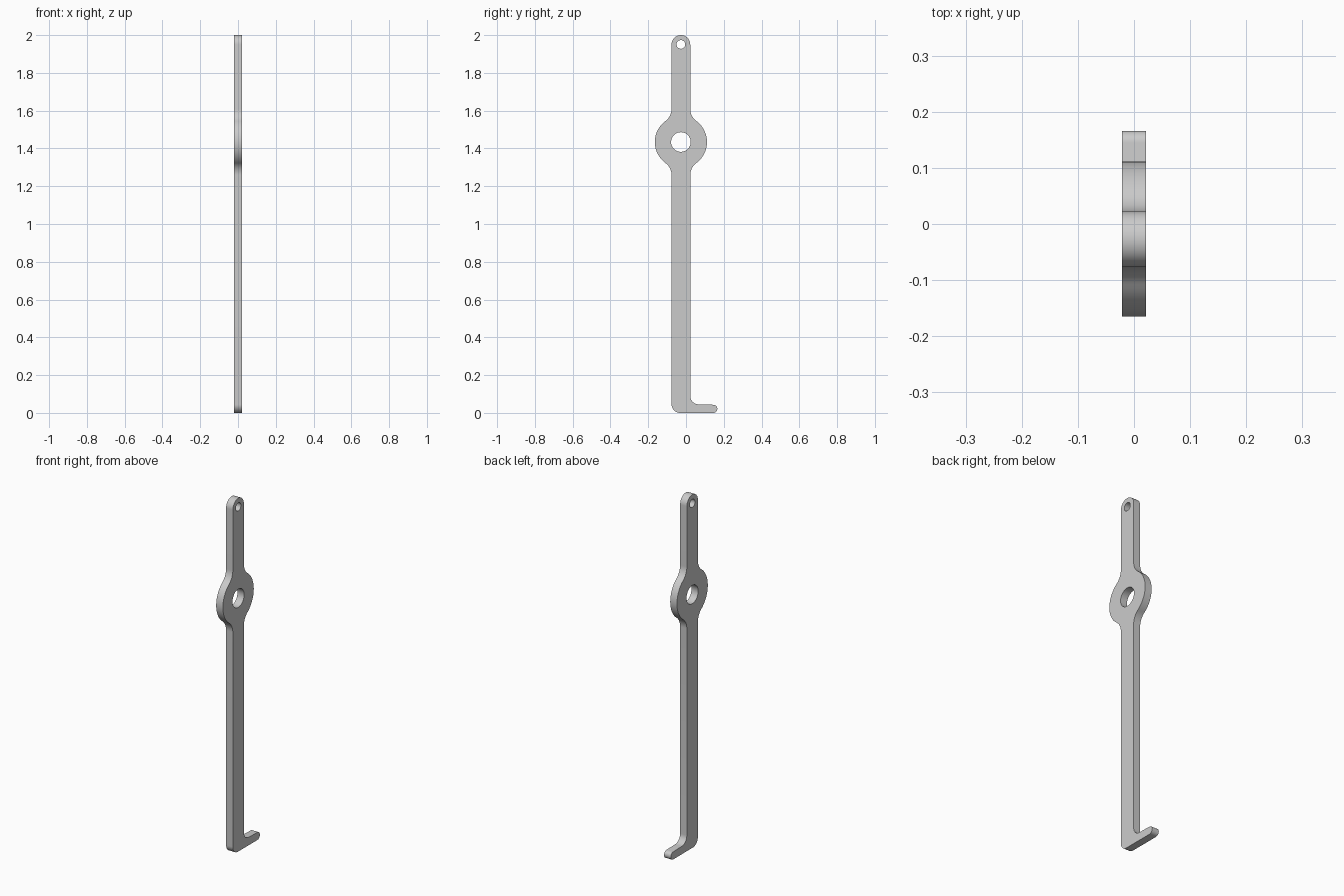
import bpy, math
from mathutils import Matrix

if "Cube" in bpy.data.objects:
    bpy.data.objects.remove(bpy.data.objects["Cube"])

CY = -0.027          # centre line of the bar
HW = 0.0495          # half width of the bar
THICK = 0.042
RING_Z, RING_R, BORE_R = 1.434, 0.138, 0.052
FIL = 0.08           # fillet between bar and ring
TOP_Z, EYE_R = 2.0 - HW, 0.023
FOOT_END, FOOT_H = 0.166, 0.045


def arc(cy, cz, r, a0, a1, n=12):
    """Points on an arc, angles in degrees."""
    return [(cy + r * math.cos(math.radians(a0 + (a1 - a0) * i / n)),
             cz + r * math.sin(math.radians(a0 + (a1 - a0) * i / n)))
            for i in range(n + 1)]


# Ring flank on the right side, with tangent fillets below and above
off = HW + FIL
h = math.sqrt((RING_R + FIL) ** 2 - off ** 2)
t = math.degrees(math.atan2(h, off))
flank = (arc(CY + off, RING_Z - h, FIL, 180, 180 - t)
         + arc(CY, RING_Z, RING_R, -t, t, 28)[1:-1]
         + arc(CY + off, RING_Z + h, FIL, 180 + t, 180))
left_flank = [(2 * CY - y, z) for y, z in reversed(flank)]

# Outline, counter-clockwise from the rounded heel
fr, er = 0.045, FOOT_H / 2 - 0.001
outline = (arc(CY - HW + 0.045, 0.045, 0.045, 180, 270)
           + arc(FOOT_END - er, er, er, -90, 0, 8)
           + arc(FOOT_END - er, FOOT_H - 0.002 - er, er, 0, 90, 8)[1:]
           + arc(CY + HW + fr, FOOT_H + fr, fr, 270, 180)
           + flank
           + arc(CY, TOP_Z, HW, 0, 180, 24)
           + left_flank)
bore = arc(CY, RING_Z, BORE_R, 0, 360, 40)[:-1]
eye = arc(CY, TOP_Z, EYE_R, 0, 360, 28)[:-1]

# Filled flat curve with two holes, given thickness
curve = bpy.data.curves.new("lever_arm", 'CURVE')
curve.dimensions = '2D'
curve.fill_mode = 'BOTH'
curve.extrude = THICK / 2
for loop in (outline, bore, eye):
    s = curve.splines.new('POLY')
    s.points.add(len(loop) - 1)
    for p, (y, z) in zip(s.points, loop):
        p.co = (y, z, 0, 1)
    s.use_cyclic_u = True

lever = bpy.data.objects.new("lever_arm", curve)
bpy.context.collection.objects.link(lever)
bpy.context.view_layer.objects.active = lever
lever.select_set(True)
bpy.ops.object.convert(target='MESH')
lever = bpy.context.object

# Stand the profile upright: profile axes become y and z, thickness becomes x
lever.data.transform(Matrix(((0, 0, 1, 0), (1, 0, 0, 0), (0, 1, 0, 0), (0, 0, 0, 1))))

# Weld caps to walls
bpy.ops.object.mode_set(mode='EDIT')
bpy.ops.mesh.select_all(action='SELECT')
bpy.ops.mesh.remove_doubles(threshold=0.0002)
bpy.ops.mesh.normals_make_consistent(inside=False)
bpy.ops.object.mode_set(mode='OBJECT')
bpy.ops.object.shade_smooth_by_angle(angle=math.radians(30))

# Plain grey metal
mat = bpy.data.materials.new("grey metal")
mat.diffuse_color = (0.6, 0.6, 0.6, 1)
mat.use_nodes = True
mat.node_tree.nodes["Principled BSDF"].inputs["Base Color"].default_value = mat.diffuse_color
lever.data.materials.clear()
lever.data.materials.append(mat)
